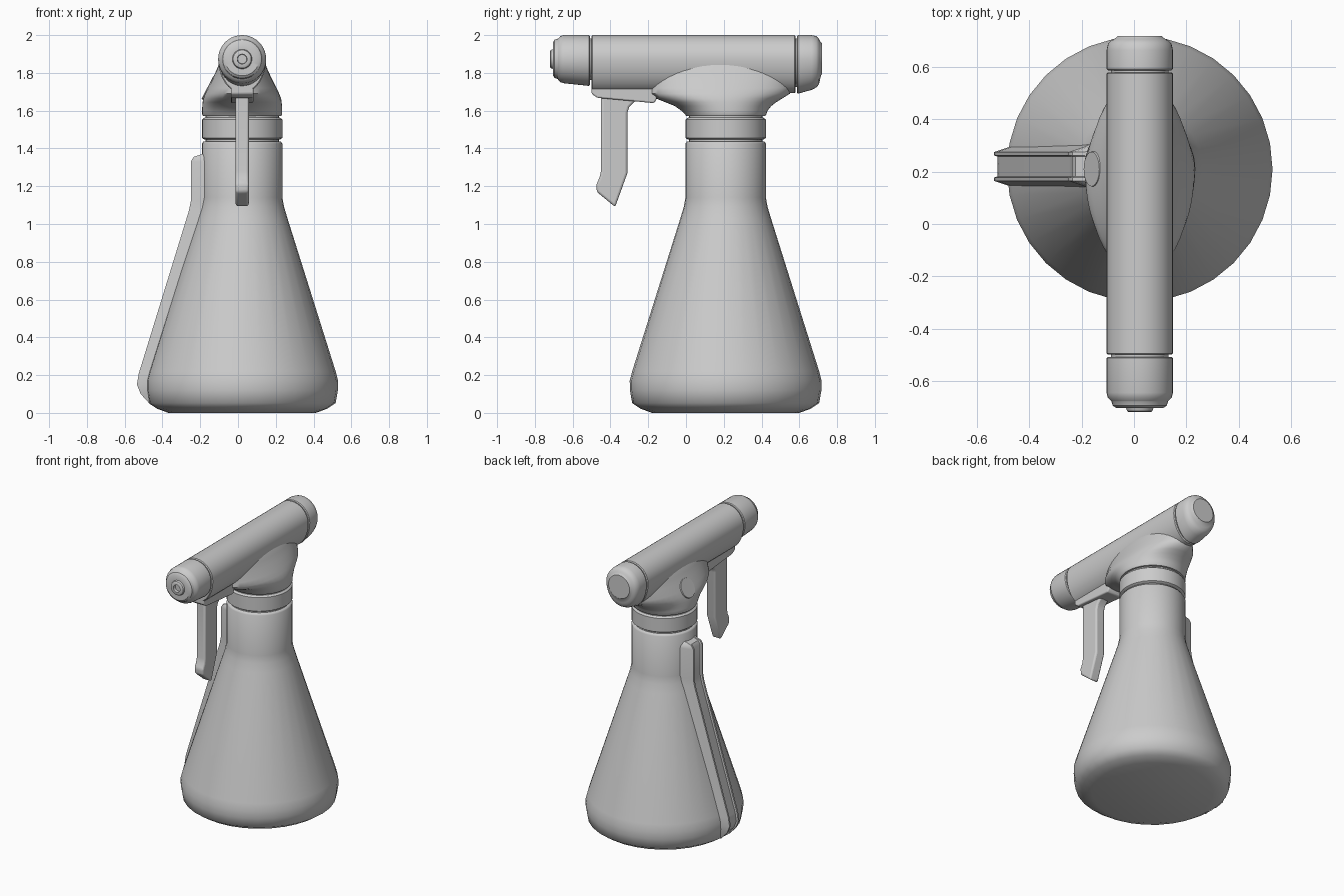
import bpy, bmesh
from math import sin, cos, pi, radians
from mathutils import Vector

cube = bpy.data.objects.get("Cube")
if cube:
    bpy.data.objects.remove(cube, do_unlink=True)

CX, CY = 0.022, 0.21      # bottle axis
HEAD_Z = 1.873            # spray tube axis height

grey = bpy.data.materials.new("plain_grey")
grey.use_nodes = True
grey.diffuse_color = (0.6, 0.6, 0.6, 1)
bsdf = next(n for n in grey.node_tree.nodes if n.type == 'BSDF_PRINCIPLED')
bsdf.inputs["Base Color"].default_value = (0.6, 0.6, 0.6, 1)


def finish(name, bm, angle=35, bevel=0):
    bmesh.ops.recalc_face_normals(bm, faces=bm.faces)
    mesh = bpy.data.meshes.new(name)
    bm.to_mesh(mesh)
    bm.free()
    mesh.materials.append(grey)
    obj = bpy.data.objects.new(name, mesh)
    bpy.context.collection.objects.link(obj)
    if bevel:
        mod = obj.modifiers.new("soft_edges", 'BEVEL')
        mod.width, mod.segments = bevel, 3
    bpy.ops.object.select_all(action='DESELECT')
    obj.select_set(True)
    bpy.context.view_layer.objects.active = obj
    bpy.ops.object.shade_smooth_by_angle(angle=radians(angle))
    return obj


def loft(name, rings, angle=35):
    """Skin a list of closed rings and cap both ends."""
    bm = bmesh.new()
    loops = [[bm.verts.new(p) for p in ring] for ring in rings]
    n = len(loops[0])
    for a, b in zip(loops, loops[1:]):
        for i in range(n):
            j = (i + 1) % n
            bm.faces.new((a[i], a[j], b[j], b[i]))
    bm.faces.new(loops[0])
    bm.faces.new(loops[-1])
    return finish(name, bm, angle)


def level_ring(z, rx, ry, cy=CY, n=32):
    """Horizontal ellipse around the bottle axis."""
    return [(CX + rx * cos(2 * pi * i / n), cy + ry * sin(2 * pi * i / n), z) for i in range(n)]


def tube_ring(y, r, depth, n=40):
    """Upright egg-shaped section: round above, deeper below."""
    ring = []
    for i in range(n):
        a = 2 * pi * i / n
        ring.append((CX + r * cos(a), y, HEAD_Z + (r if sin(a) > 0 else depth) * sin(a)))
    return ring


def lathe(name, profile, angle=35):
    return loft(name, [level_ring(z, r, r) for r, z in profile], angle)


def tube(name, profile, angle=35):
    return loft(name, [tube_ring(*p) for p in profile], angle)


def prism(name, outline, half, bevel):
    """Side outline (y, z) extruded across x."""
    bm = bmesh.new()
    face = bm.faces.new([bm.verts.new((CX - half, y, z)) for y, z in outline])
    out = bmesh.ops.extrude_face_region(bm, geom=[face])
    verts = [v for v in out["geom"] if isinstance(v, bmesh.types.BMVert)]
    bmesh.ops.translate(bm, vec=(2 * half, 0, 0), verts=verts)
    return finish(name, bm, 40, bevel)


# Bottle and threaded neck
lathe("bottle", [(0.39, 0), (0.45, 0.022), (0.495, 0.052), (0.507, 0.12), (0.508, 0.17),
                 (0.495, 0.22), (0.24, 1.03), (0.222, 1.09), (0.213, 1.14),
                 (0.213, 1.425), (0.205, 1.437)], 60)
lathe("neck", [(0.195, 1.4), (0.195, 1.6)])
lathe("collar", [(0.2, 1.447), (0.213, 1.456), (0.213, 1.553), (0.2, 1.563)])

# Grooved grip running down one side of the bottle
half = [(0.012, 0.0), (0.012, 0.038), (0, 0.042), (0, 0.055),
        (0.02, 0.062), (0.06, 0.075), (0.15, 0.12)]
section = half[::-1] + [(x, -y) for x, y in half[1:]]
path = [(-0.19, 1.37), (-0.235, 1.355), (-0.25, 1.33), (-0.25, 1.12), (-0.26, 1.07),
        (-0.525, 0.21), (-0.535, 0.15), (-0.515, 0.1), (-0.465, 0.045)]
loft("bottle_grip", [[(px + x, CY + 0.01 + y, z) for x, y in section] for px, z in path])

# Spray head: tube, front nozzle and back cap
tube("head_tube", [(-0.5, 0.121, 0.174), (-0.495, 0.127, 0.18),
                   (0.575, 0.127, 0.18), (0.58, 0.121, 0.174)])
tube("head_core", [(-0.55, 0.11, 0.11), (0.62, 0.11, 0.15)])
tube("nozzle_cap", [(-0.508, 0.122, 0.136), (-0.513, 0.127, 0.142), (-0.645, 0.127, 0.128),
                    (-0.665, 0.122, 0.122), (-0.676, 0.11, 0.11), (-0.679, 0.108, 0.105),
                    (-0.695, 0.103, 0.1), (-0.704, 0.09, 0.088), (-0.704, 0.052, 0.052),
                    (-0.716, 0.048, 0.048), (-0.72, 0.042, 0.042), (-0.72, 0.026, 0.026),
                    (-0.7, 0.024, 0.024)])
tube("back_cap", [(0.588, 0.122, 0.178), (0.593, 0.127, 0.183), (0.665, 0.127, 0.163),
                  (0.69, 0.121, 0.15), (0.703, 0.108, 0.135), (0.708, 0.098, 0.115),
                  (0.715, 0.088, 0.085), (0.72, 0.083, 0.08)])

# Flared skirt joining the tube to the collar: z, half width, front y, back y
skirt = [(1.573, 0.208, 0.0, 0.42), (1.58, 0.212, -0.005, 0.425), (1.6, 0.212, -0.025, 0.432),
         (1.625, 0.211, -0.06, 0.452), (1.645, 0.209, -0.11, 0.478), (1.665, 0.206, -0.16, 0.51),
         (1.69, 0.196, -0.2, 0.55), (1.72, 0.182, -0.2, 0.56), (1.77, 0.157, -0.2, 0.56),
         (1.81, 0.138, -0.2, 0.56), (1.85, 0.122, -0.2, 0.56), (1.9, 0.09, -0.2, 0.56)]
loft("head_skirt", [level_ring(z, rx, (b - f) / 2, (f + b) / 2, 48) for z, rx, f, b in skirt], 50)

# Thin oval plate on the skirt
bm = bmesh.new()
bmesh.ops.create_cone(bm, cap_ends=True, segments=32, radius1=0.068, radius2=0.066, depth=0.008)
normal = Vector((-0.89, 0, 0.45))
bm.transform(normal.to_track_quat('Z', 'Y').to_matrix().to_4x4())
bmesh.ops.translate(bm, vec=(CX - 0.181, CY, 1.72), verts=bm.verts)
finish("skirt_plate", bm)

# Trigger and its mount
prism("trigger_mount", [(-0.5, 1.76), (-0.5, 1.69), (-0.47, 1.668), (-0.17, 1.64),
                        (-0.155, 1.66), (-0.155, 1.76)], 0.06, 0.008)
prism("trigger", [(-0.45, 1.7), (-0.45, 1.28), (-0.458, 1.245), (-0.475, 1.21), (-0.472, 1.17),
                  (-0.375, 1.09), (-0.31, 1.27), (-0.31, 1.59), (-0.3, 1.62),
                  (-0.265, 1.655), (-0.265, 1.7)], 0.035, 0.012)
